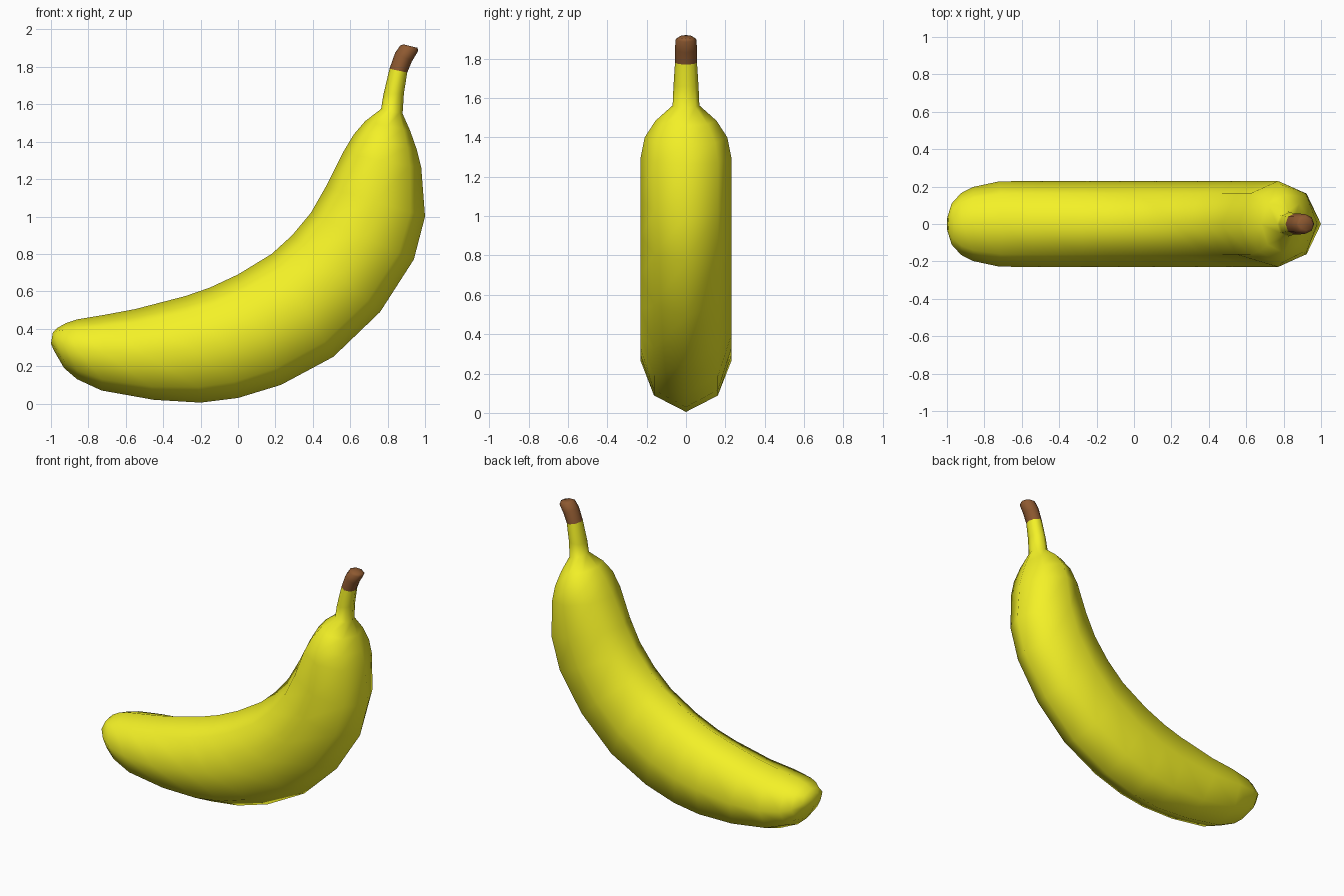
import bpy, bmesh, math
from mathutils import Vector

if "Cube" in bpy.data.objects:
    bpy.data.objects.remove(bpy.data.objects["Cube"])

SIDES = 8


def material(name, rgb):
    m = bpy.data.materials.new(name)
    m.diffuse_color = (*rgb, 1)
    m.use_nodes = True
    m.node_tree.nodes["Principled BSDF"].inputs["Base Color"].default_value = m.diffuse_color
    return m


def loft(name, rings, mat, cap_start=True, cap_end=True):
    """Skin 8-sided rings given as (outer x, outer z, inner x, inner z, half width)."""
    bm = bmesh.new()
    loops = []
    for ox, oz, ix, iz, w in rings:
        outer, inner = Vector((ox, 0, oz)), Vector((ix, 0, iz))
        mid, arm = (outer + inner) / 2, (outer - inner) / 2
        loops.append([bm.verts.new(mid + arm * math.cos(a) + Vector((0, w * math.sin(a), 0)))
                      for a in (math.tau * k / SIDES for k in range(SIDES))])
    for a, b in zip(loops, loops[1:]):
        for k in range(SIDES):
            n = (k + 1) % SIDES
            bm.faces.new((a[k], a[n], b[n], b[k]))
    if cap_start:
        bm.faces.new(loops[0][::-1])
    if cap_end:
        bm.faces.new(loops[-1])
    bmesh.ops.recalc_face_normals(bm, faces=bm.faces)
    if not (cap_start and cap_end):
        # open skins: make sure the sides face outward
        bm.faces.ensure_lookup_table()
        f = bm.faces[2]
        c = sum((v.co for v in loops[0] + loops[1]), Vector()) / (2 * SIDES)
        if f.normal.dot(f.calc_center_median() - c) < 0:
            bmesh.ops.reverse_faces(bm, faces=bm.faces)
    for f in bm.faces:
        f.smooth = True
    me = bpy.data.meshes.new(name)
    bm.to_mesh(me)
    bm.free()
    me.materials.append(mat)
    ob = bpy.data.objects.new(name, me)
    bpy.context.collection.objects.link(ob)
    return ob


yellow = material("peel_yellow", (0.9, 0.88, 0.02))
brown = material("stem_brown", (0.27, 0.10, 0.03))

# Fruit body and the yellow neck of the stem
neck_end = (0.905, 1.77, 0.81, 1.79, 0.056)
loft("banana_peel", [
    (-1.00, 0.32, -0.99, 0.38, 0.045),
    (-0.985, 0.285, -0.965, 0.405, 0.11),
    (-0.93, 0.19, -0.92, 0.43, 0.165),
    (-0.86, 0.13, -0.86, 0.45, 0.198),
    (-0.73, 0.07, -0.71, 0.475, 0.228),
    (-0.45, 0.02, -0.55, 0.505, 0.23),
    (-0.20, 0.005, -0.28, 0.575, 0.23),
    (0.00, 0.03, -0.15, 0.62, 0.23),
    (0.23, 0.10, 0.00, 0.69, 0.23),
    (0.51, 0.25, 0.18, 0.80, 0.23),
    (0.76, 0.49, 0.29, 0.90, 0.23),
    (0.94, 0.77, 0.39, 1.02, 0.23),
    (1.00, 1.00, 0.47, 1.16, 0.23),
    (0.98, 1.26, 0.56, 1.34, 0.23),
    (0.955, 1.36, 0.62, 1.44, 0.21),
    (0.92, 1.46, 0.68, 1.51, 0.155),
    (0.88, 1.55, 0.765, 1.575, 0.068),
    (0.887, 1.66, 0.777, 1.65, 0.064),
    neck_end,
], yellow, cap_end=False)

# Dry brown stem tip
loft("stem_tip", [
    neck_end,
    (0.93, 1.83, 0.84, 1.875, 0.056),
    (0.963, 1.885, 0.868, 1.915, 0.052),
    (0.96, 1.902, 0.885, 1.92, 0.034),
], brown, cap_start=False)
